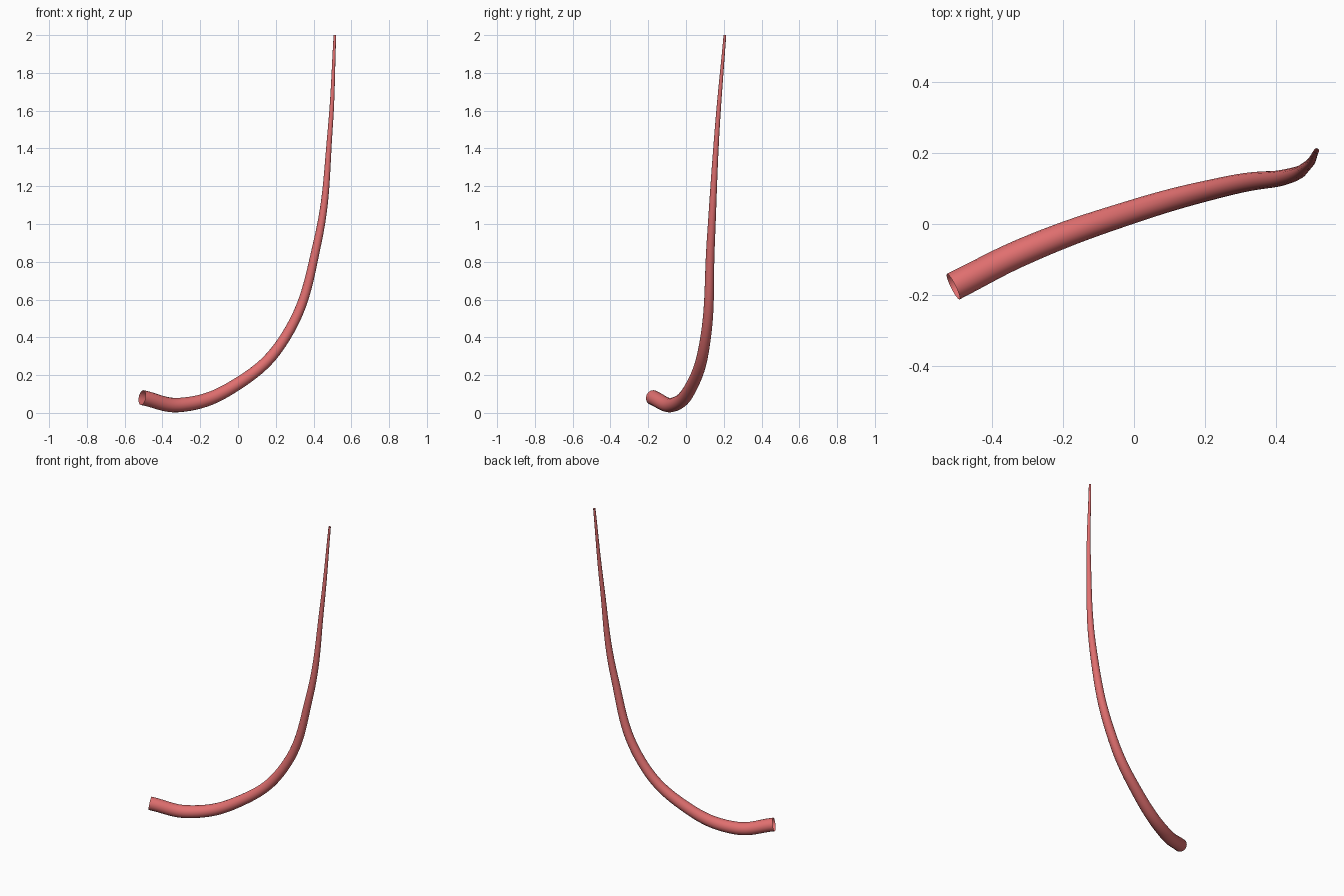
import bpy

if "Cube" in bpy.data.objects:
    bpy.data.objects.remove(bpy.data.objects["Cube"])

# Path of the tapered tube: x, y, z, radius
path = [
    (-0.508, -0.176, 0.081, 0.040),
    (-0.305, -0.075, 0.042, 0.038),
    (0.0, 0.036, 0.155, 0.033),
    (0.25, 0.104, 0.40, 0.028),
    (0.42, 0.131, 0.90, 0.022),
    (0.488, 0.165, 1.50, 0.013),
    (0.513, 0.206, 2.0, 0.007),
]

curve = bpy.data.curves.new("curved_tapered_tube", 'CURVE')
curve.dimensions = '3D'
curve.resolution_u = 12
curve.bevel_depth = 1.0          # real radius comes from each point
curve.bevel_resolution = 6
curve.use_fill_caps = False      # both ends are open
spline = curve.splines.new('BEZIER')
spline.bezier_points.add(len(path) - 1)
for point, (x, y, z, r) in zip(spline.bezier_points, path):
    point.co = (x, y, z)
    point.radius = r
    point.handle_left_type = point.handle_right_type = 'AUTO'
spline.use_smooth = True

tube = bpy.data.objects.new("curved_tapered_tube", curve)
bpy.context.collection.objects.link(tube)

# Red colour
mat = bpy.data.materials.new("soft_red")
mat.diffuse_color = (0.75, 0.16, 0.16, 1)
mat.use_nodes = True
mat.node_tree.nodes["Principled BSDF"].inputs["Base Color"].default_value = mat.diffuse_color
curve.materials.append(mat)

# Turn the curve into a smooth-shaded mesh
bpy.context.view_layer.objects.active = tube
tube.select_set(True)
bpy.ops.object.convert(target='MESH')
bpy.ops.object.shade_smooth_by_angle()
